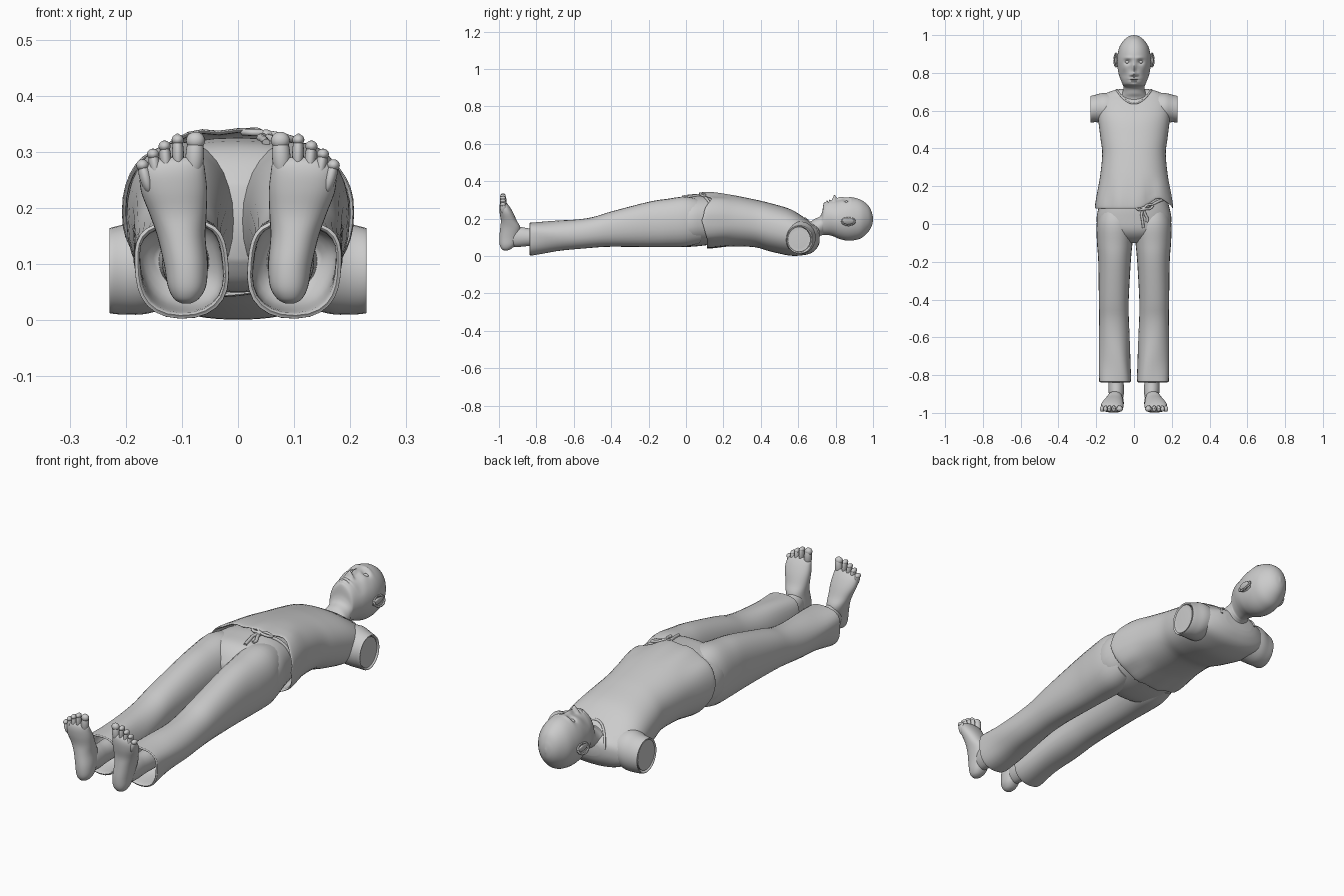
import bpy, bmesh, math
from mathutils import Vector, Matrix
from mathutils.bvhtree import BVHTree
from math import sin, cos, pi, exp


def finish(name, bm, mirror=False, angle=55):
    bmesh.ops.recalc_face_normals(bm, faces=bm.faces[:])
    me = bpy.data.meshes.new(name)
    bm.to_mesh(me)
    bm.free()
    ob = bpy.data.objects.new(name, me)
    bpy.context.collection.objects.link(ob)
    if mirror:
        m = ob.modifiers.new("mirror", 'MIRROR')
        m.use_mirror_merge = False
    bpy.ops.object.select_all(action='DESELECT')
    ob.select_set(True)
    bpy.context.view_layer.objects.active = ob
    bpy.ops.object.shade_smooth_by_angle(angle=math.radians(angle))
    return ob


def spline(rows, steps):
    out = []
    for i in range(len(rows) - 1):
        p = [rows[max(0, min(len(rows) - 1, i + k))] for k in (-1, 0, 1, 2)]
        for s in range(steps):
            t = s / steps
            out.append([b + .5 * t * (c - a + t * (2*a - 5*b + 4*c - d + t * (3*(b - c) + d - a)))
                        for a, b, c, d in zip(*p)])
    return out + [list(rows[-1])]


def loft(name, rows, axis='Y', n=32, steps=4, e=2.0, mirror=False, deform=None, angle=55):
    """rows: (position on axis, centre, half width, low, high)"""
    bm = bmesh.new()
    rings = []
    for t, c, w, lo, hi in spline(rows, steps):
        ring = []
        for k in range(n):
            a = 2 * pi * k / n
            u = c + w * math.copysign(abs(cos(a)) ** (2 / e), cos(a))
            v = (lo + hi) / 2 + (hi - lo) / 2 * math.copysign(abs(sin(a)) ** (2 / e), sin(a))
            p = Vector({'Y': (u, t, v), 'Z': (u, v, t), 'X': (t, u, v)}[axis])
            ring.append(bm.verts.new(deform(p) if deform else p))
        rings.append(ring)
    for r, q in zip(rings, rings[1:]):
        for k in range(n):
            bm.faces.new((r[k], r[k - 1], q[k - 1], q[k]))
    bm.faces.new(rings[0])
    bm.faces.new(rings[-1])
    return finish(name, bm, mirror, angle)


def blob(name, pos, size, rot=0, axis='Y', mirror=True):
    bm = bmesh.new()
    m = Matrix.Translation(pos) @ Matrix.Rotation(rot, 4, axis) @ Matrix.Diagonal((*size, 1))
    bmesh.ops.create_uvsphere(bm, u_segments=20, v_segments=14, radius=1, matrix=m)
    return finish(name, bm, mirror)


def drape(name, pts, targets, radius, lift=0.0):
    """tube laid over the upper surface of the targets"""
    trees = []
    for ob in targets:
        bm = bmesh.new()
        bm.from_mesh(ob.data)
        trees.append(BVHTree.FromBMesh(bm))
        bm.free()
    cu = bpy.data.curves.new(name, 'CURVE')
    cu.dimensions = '3D'
    cu.bevel_depth = radius
    cu.bevel_resolution = 3
    cu.use_fill_caps = True
    sp = cu.splines.new('POLY')
    path = spline(pts, 6)
    sp.points.add(len(path) - 1)
    for q, (x, y) in zip(sp.points, path):
        hits = [t.ray_cast(Vector((x, y, 1)), Vector((0, 0, -1)))[0] for t in trees]
        z = max([h.z for h in hits if h] or [.15])
        q.co = (x, y, z + lift, 1)
    ob = bpy.data.objects.new(name, cu)
    bpy.context.collection.objects.link(ob)
    return ob


# Head and neck, with face features raised from the surface
bumps = [(0, .793, .027, .012, .010), (0, .822, .015, .009, .024), (.016, .79, .009, .007, .007),
         (.034, .858, -.015, .016, .012), (.03, .88, .005, .022, .007), (.05, .825, .004, .018, .018),
         (0, .768, .009, .02, .004), (0, .755, .009, .017, .004), (0, .7615, -.006, .022, .0025),
         (0, .738, .006, .018, .009), (.06, .785, -.006, .02, .025)]


def face(p):
    q = p.copy()
    if p.z > .2:
        for x, y, a, sx, sy in bumps:
            for s in ((1, -1) if x else (1,)):
                q.z += a * min(1, (p.z - .2) / .05) * exp(-((p.x - s*x) / sx)**2 - ((p.y - y) / sy)**2)
    return q


head = loft("head", [
    (.60, 0, .10, .04, .19), (.66, 0, .085, .05, .185), (.69, 0, .064, .08, .20), (.715, 0, .057, .105, .212),
    (.728, 0, .056, .112, .235), (.738, 0, .060, .114, .28), (.765, 0, .071, .112, .293), (.79, 0, .08, .105, .296),
    (.82, 0, .086, .092, .300), (.86, 0, .089, .083, .312), (.90, 0, .086, .085, .312), (.94, 0, .076, .098, .298),
    (.975, 0, .052, .13, .27), (.993, 0, .028, .16, .235), (1.0, 0, .003, .19, .205)],
    n=96, steps=7, deform=face)
blob("eye", (.034, .858, .284), (.014, .011, .012))
blob("ear", (.091, .866, .185), (.008, .036, .021), .45)
bm = bmesh.new()
for k in range(24):
    a = 2 * pi * k / 24
    bmesh.ops.create_icosphere(bm, subdivisions=1, radius=.006, matrix=Matrix.Translation(
        (.095 - .009 * cos(a), .868 + .034 * sin(a), .185 + .02 * cos(a))))
finish("ear_rim", bm, True)


# Shirt with a slanted, wavy hem
def hem(p):
    q = p.copy()
    w = max(0, min(1, (.26 - p.y) / .14))
    if p.z > .2:
        q.y += w * .055 * exp(-((p.x - .13) / .06) ** 2)
        q.z -= w * .012 * exp(-((p.x - .11) / .05) ** 2)
    else:
        q.y += w * .03 * min(1, (.2 - p.z) / .1)
    q.z += w * .004 * sin(p.x * 60)
    return q


shirt = loft("shirt", [
    (.715, 0, .07, .075, .14), (.705, 0, .115, .05, .155), (.68, 0, .17, .022, .168), (.64, 0, .192, .007, .20),
    (.56, 0, .19, .002, .25), (.45, 0, .177, .025, .283), (.37, 0, .168, .047, .302), (.25, 0, .18, .052, .326),
    (.15, 0, .198, .047, .34), (.09, 0, .207, .043, .342), (.088, 0, .20, .05, .335), (.15, 0, .188, .058, .328),
    (.17, 0, .10, .1, .28)], n=48, e=2.3, deform=hem)

# Short sleeves and the closed arm stumps
loft("sleeve", [(.10, .60, .09, .03, .18), (.16, .612, .082, .012, .185), (.20, .612, .073, .010, .172),
                (.226, .608, .071, .012, .165), (.229, .608, .068, .015, .162), (.224, .608, .063, .02, .157),
                (.20, .608, .06, .025, .15)], 'X', mirror=True)
loft("arm_stump", [(.14, .605, .058, .03, .15), (.218, .605, .060, .024, .155), (.2245, .605, .056, .028, .151),
                   (.226, .605, .01, .08, .1)], 'X', mirror=True, steps=3)

# Collar
collar = [(.092 * sin(a), .71 - .072 * cos(a) ** 2 if cos(a) > 0 else .71)
          for a in [-pi / 2 + pi * k / 10 for k in range(11)]]
drape("collar", collar, [shirt, head], .005)

# Trousers: seat plus two flared legs with hollow cuffs
seat = loft("trouser_seat", [
    (.20, 0, .16, .07, .312), (.10, 0, .184, .057, .325), (.03, 0, .198, .05, .322), (-.03, 0, .185, .052, .313),
    (-.07, 0, .13, .07, .285), (-.10, 0, .05, .11, .24)], n=40, e=2.4)


def folds(p):
    q = p.copy()
    w = max(0, min(1, (-.45 - p.y) / .3))
    a = math.atan2(p.z - .1, p.x - .1)
    q.x += .005 * w * sin(3 * a + p.y * 9)
    q.z += .005 * w * sin(2 * a + 1 + p.y * 14)
    return q


leg = loft("trouser_leg", [
    (.08, .1, .08, .07, .30), (0, .1, .098, .05, .318), (-.10, .102, .094, .048, .306), (-.2, .103, .086, .048, .29),
    (-.4, .107, .079, .05, .238), (-.5, .106, .078, .045, .208), (-.6, .104, .080, .034, .192),
    (-.72, .102, .083, .02, .186), (-.82, .101, .088, .008, .184), (-.835, .101, .086, .01, .182),
    (-.828, .101, .078, .018, .174), (-.74, .102, .073, .03, .172), (-.70, .102, .04, .07, .14)],
    n=28, e=2.2, mirror=True, deform=folds)

# Waist tie: band, knot, loops and tails
over = [seat, leg]
drape("tie_band", [(.05, .085), (.09, .10), (.13, .12), (.17, .135)], over, .007, .002)
drape("tie_loop_upper", [(.05, .08), (.07, .10), (.10, .10), (.085, .082), (.05, .078)], over, .006, .010)
drape("tie_loop_lower", [(.05, .08), (.03, .095), (.01, .09), (.025, .075), (.05, .078)], over, .006, .010)
drape("tie_tail_left", [(.05, .08), (.04, .05), (.045, .02), (.05, -.02)], over, .007, .003)
drape("tie_tail_right", [(.05, .08), (.06, .05), (.07, .03), (.068, .01)], over, .007, .003)
blob("tie_knot", (.05, .08, .328), (.014, .013, .012), mirror=False)

# Ankles, feet and toes
loft("ankle", [(-.70, .096, .045, .055, .155), (-.82, .095, .04, .055, .147), (-.88, .094, .041, .05, .155),
               (-.92, .093, .036, .05, .16), (-.95, .092, .025, .06, .14)], mirror=True)
loft("foot", [(.030, .092, .008, -.972, -.955), (.038, .092, .022, -.986, -.935), (.06, .091, .034, -.996, -.912),
              (.10, .093, .039, -.998, -.895), (.15, .101, .043, -.993, -.885), (.19, .107, .051, -.99, -.905),
              (.23, .114, .059, -.996, -.923), (.26, .116, .058, -.998, -.94), (.28, .112, .05, -.994, -.955),
              (.29, .106, .03, -.985, -.965)], 'Z', e=2.2, mirror=True)
for i, (x, z, r, h, tilt) in enumerate([(.077, .293, .0165, .04, -.05), (.107, .297, .0105, .036, .02),
                                        (.129, .287, .0105, .034, .08), (.148, .274, .0105, .032, .15),
                                        (.165, .256, .011, .03, .25)]):
    blob("toe_%d" % (i + 1), (x, -.977, z), (r, .017, h), tilt)
    blob("toe_tip_%d" % (i + 1), (x + sin(tilt) * h * .7, -.979, z + h * .68), (r * 1.02, .015, r * .95))
